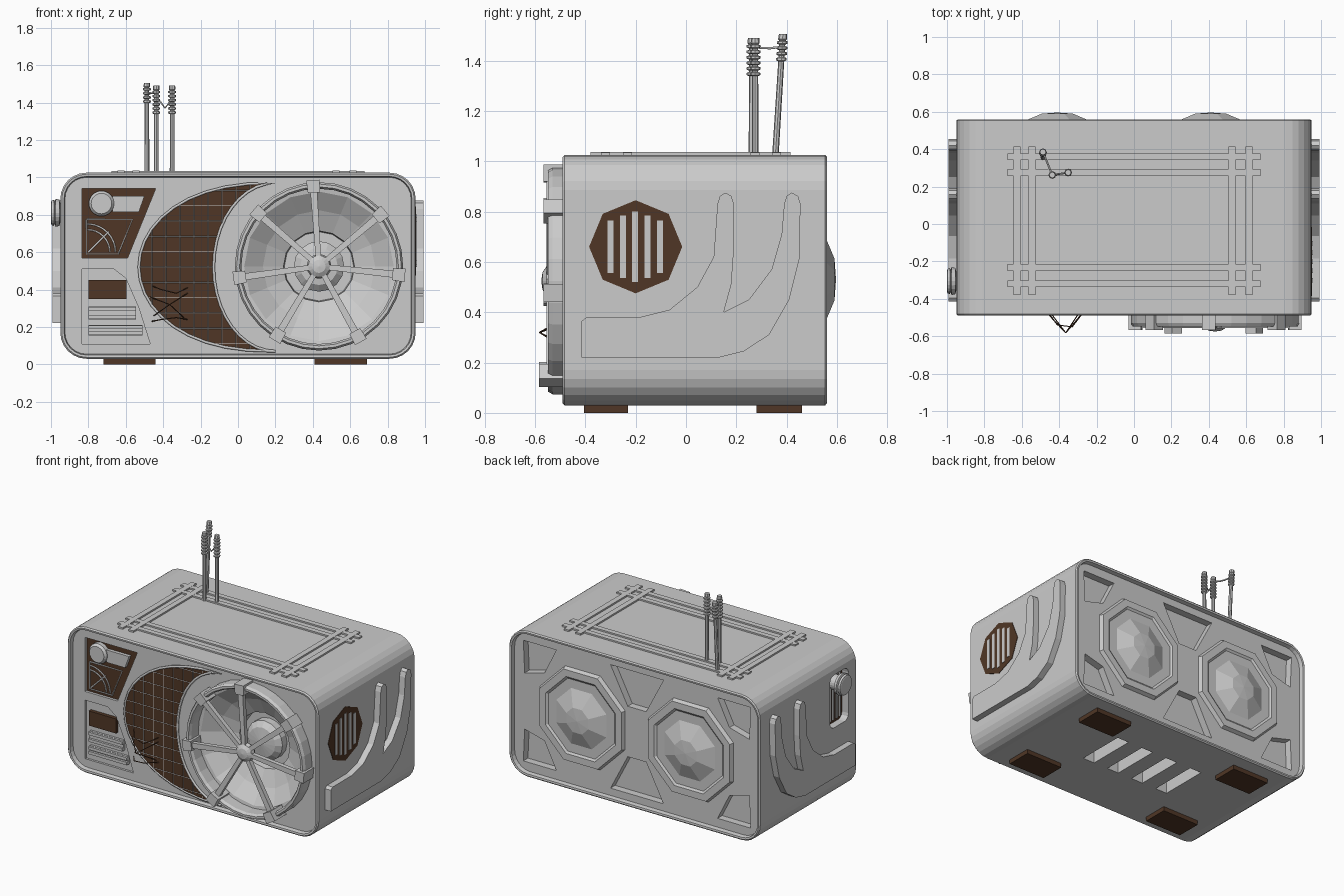
import bpy, bmesh, math
from mathutils import Vector

if "Cube" in bpy.data.objects:
    bpy.data.objects.remove(bpy.data.objects["Cube"])

brown = bpy.data.materials.new("dark_brown")
brown.diffuse_color = (0.08, 0.037, 0.019, 1)
brown.use_nodes = True
brown.node_tree.nodes["Principled BSDF"].inputs["Base Color"].default_value = brown.diffuse_color


def finish(name, bm, mat=None):
    bmesh.ops.remove_doubles(bm, verts=bm.verts, dist=1e-5)
    bmesh.ops.recalc_face_normals(bm, faces=bm.faces)
    me = bpy.data.meshes.new(name)
    bm.to_mesh(me)
    bm.free()
    ob = bpy.data.objects.new(name, me)
    bpy.context.collection.objects.link(ob)
    if mat:
        me.materials.append(mat)
    return ob


def loft(name, rings, mat=None, caps=True):
    bm = bmesh.new()
    rs = [[bm.verts.new(p) for p in r] for r in rings]
    n = len(rs[0])
    for a, b in zip(rs, rs[1:]):
        for i in range(n):
            bm.faces.new((a[i], a[(i + 1) % n], b[(i + 1) % n], b[i]))
    if caps:
        bm.faces.new(rs[0])
        bm.faces.new(rs[-1])
    return finish(name, bm, mat)


def prism(name, pts, axis, lo, hi, mat=None):
    put = {'x': lambda p, d: (d, p[0], p[1]), 'y': lambda p, d: (p[0], d, p[1]),
           'z': lambda p, d: (p[0], p[1], d)}[axis]
    return loft(name, [[put(p, d) for p in pts] for d in (lo, hi)], mat)


def rect(a0, a1, b0, b1):
    return [(a0, b0), (a1, b0), (a1, b1), (a0, b1)]


def ngon(c, r, n, phase=0):
    return [(c[0] + r * math.cos(phase + 2 * math.pi * i / n),
             c[1] + r * math.sin(phase + 2 * math.pi * i / n)) for i in range(n)]


def round_rect(a0, a1, b0, b1, r, seg=6):
    pts = []
    for k, (a, b) in enumerate([(a1 - r, b1 - r), (a0 + r, b1 - r), (a0 + r, b0 + r), (a1 - r, b0 + r)]):
        for i in range(seg + 1):
            t = math.pi / 2 * (k + i / seg)
            pts.append((a + r * math.cos(t), b + r * math.sin(t)))
    return pts


def lathe(name, c, prof, seg, phase=0, mat=None, closed=False):
    rings = [[(x, y, z) for x, z in ngon(c, max(r, 1e-7), seg, phase)] for r, y in prof]
    if closed:
        rings.append(rings[0])
    return loft(name, rings, mat, caps=False)


def wires(name, lines, r, mat=None, res=1):
    cu = bpy.data.curves.new(name, 'CURVE')
    cu.dimensions = '3D'
    cu.bevel_depth, cu.bevel_resolution, cu.use_fill_caps = r, res, True
    for ln in lines:
        s = cu.splines.new('POLY')
        s.points.add(len(ln) - 1)
        for p, q in zip(s.points, ln):
            p.co = (*q, 1)
    ob = bpy.data.objects.new(name, cu)
    bpy.context.collection.objects.link(ob)
    if mat:
        cu.materials.append(mat)
    bpy.ops.object.select_all(action='DESELECT')
    ob.select_set(True)
    bpy.context.view_layer.objects.active = ob
    bpy.ops.object.convert(target='MESH')
    return ob


# Body shell with thin raised rims front and back
sections = [(.025, -.46), (.02, -.488), (.008, -.49), (0, -.482), (0, .553), (.008, .56), (.02, .558), (.025, .53)]
body = loft("body", [[(x, y, z) for x, z in round_rect(-.95 + i, .95 - i, .03 + i, 1.025 - i, .14 - i)]
                     for i, y in sections])

# Pockets cut into the body
dial_frame = [(-.835, .94), (-.44, .94), (-.59, .57), (-.835, .57)]
key_frame = [(-.835, .51), (-.665, .51), (-.60, .46), (-.53, .3), (-.47, .11), (-.835, .11)]
spk = (.433, .524)
cutters = [prism("cut", dial_frame, 'y', -.6, -.435), prism("cut", key_frame, 'y', -.6, -.445),
           prism("cut", ngon(spk, .42, 32), 'y', -.6, -.25),
           prism("cut", round_rect(-.4, -.2, .53, .89, .04, 3), 'x', -1.1, -.89)]
for i in range(4):
    x = -.3 + .2 * i
    cutters.append(prism("cut", rect(x - .045, x + .045, -.09, .25), 'z', -.1, .12))
corner = [(.86, .94), (.61, .94), (.7, .76), (.85, .72)]
middle = [(.2, .95), (-.2, .95), (-.07, .70), (.07, .70)]
for flip in (False, True):
    zf = lambda z: 1.055 - z if flip else z
    cutters.append(prism("cut", [(x, zf(z)) for x, z in middle], 'y', .48, .7))
    for s in (-1, 1):
        cutters.append(prism("cut", [(s * x, zf(z)) for x, z in corner], 'y', .48, .7))
bpy.context.view_layer.objects.active = body
for c in cutters:
    m = body.modifiers.new("cut", 'BOOLEAN')
    m.object, m.operation, m.solver = c, 'DIFFERENCE', 'EXACT'
    bpy.ops.object.modifier_apply(modifier=m.name)
    bpy.data.objects.remove(c)

# Feet
for x0, x1 in ((-.72, -.44), (.41, .69)):
    for y0, y1 in ((-.405, -.23), (.28, .46)):
        prism("foot", rect(x0, x1, y0, y1), 'z', 0, .035, brown)

# Crossed rails on top
for y in (.36, .275, -.233, -.32):
    prism("top_rail_long", rect(-.675, .675, y - .018, y + .018), 'z', 1.015, 1.035)
for x in (-.625, -.545, .525, .615):
    prism("top_rail_short", rect(x - .019, x + .019, -.38, .415), 'z', 1.015, 1.036)

# Antennas with stacked rings and a sagging wire
tips = []
for base, tip, n in (((-.487, .355), (-.487, .385, 1.505), 4), ((-.437, .262), (-.437, .262, 1.49), 6),
                     ((-.352, .275), (-.352, .275, 1.49), 6)):
    a, b = Vector((*base, 1.02)), Vector(tip)
    prof = [(0, .013), (b.z - .03 - n * .022, .012)]
    for k in range(n, 0, -1):
        z = b.z - .022 * k - .02
        prof += [(z, .012), (z + .004, .021), (z + .013, .021), (z + .016, .012)]
    prof += [(b.z - .02, .018), (b.z, .016)]
    prof[0] = (a.z, .013)
    loft("antenna", [[(*p, z) for p in ngon(a.lerp(b, (z - a.z) / (b.z - a.z)).xy, r, 8)] for z, r in prof])
    tips.append(b)
A, B, C = tips
wires("antenna_wire", [[A - Vector((0, 0, .05)), A.lerp(B, .4) - Vector((0, 0, .05)), A.lerp(B, .7) - Vector((0, 0, .045)),
                        B - Vector((0, 0, .03))],
                       [B - Vector((0, 0, .06)), B.lerp(C, .3) - Vector((0, 0, .09)), B.lerp(C, .55) - Vector((0, 0, .12)),
                        C - Vector((0, 0, .07))]], .005)

# Forked raised trims on both sides
fork = [(.455, .83), (.45, .61), (.41, .45), (.33, .31), (.23, .245), (.13, .22), (-.415, .22), (-.415, .365), (-.395, .38),
        (-.185, .38), (-.065, .41), (.045, .5), (.11, .62), (.125, .83), (.135, .862), (.157, .875), (.18, .862), (.19, .83),
        (.19, .65), (.18, .51), (.15, .4), (.25, .45), (.34, .57), (.38, .71), (.39, .83), (.4, .862), (.42, .875),
        (.445, .862)]
for s in (-1, 1):
    prism("side_trim", fork, 'x', s * .94, s * .993)

# Octagonal vent on the right
prism("side_vent", ngon((-.2, .66), .185, 8), 'x', .94, .953, brown)
for i, h in enumerate((.105, .125, .14, .125, .105)):
    y = -.3 + .049 * i
    prism("vent_slot", rect(y - .012, y + .012, .66 - h, .66 + h), 'x', .945, .956)

# Recess with knob on the left
prism("side_recess_plate", rect(-.4, -.2, .53, .89), 'x', -.9, -.88, brown)
for i in range(5):
    y = -.37 + .035 * i
    prism("recess_slat", rect(y - .006, y + .006, .55, .87), 'x', -.91, -.895)
knob = [(-.88, .05), (-.95, .05), (-.955, .07), (-.975, .075), (-.98, .06), (-.985, .07), (-.997, .065), (-1.0, .055)]
loft("side_knob", [[(x, *p) for p in ngon((-.305, .81), r, 20)] for x, r in knob])

# Back octagonal domes
for s in (-1, 1):
    lathe("back_dome", (s * .41, .53), [(.35, .525), (.335, .555), (.285, .555), (.27, .545), (.205, .545), (.09, .59),
                                        (0, .596)], 8, math.pi / 8)

# Tuning panel: knob, label strip and quarter-round gauge
prism("tuning_panel", dial_frame, 'y', -.442, -.43, brown)
lathe("tuning_knob", (-.73, .86), [(.068, -.435), (.068, -.47), (.055, -.485), (0, -.485)], 20)
prism("tuning_strip", [(-.67, .9), (-.5, .9), (-.53, .815), (-.67, .815)], 'y', -.465, -.435)
gauge = [(-.81, .775), (-.565, .775), (-.64, .59), (-.81, .59)]
lines = [[(x, -.446, z) for x, z in gauge + gauge[:1]]]
for r in (.12, .15):
    lines.append([(-.805 + r * math.cos(t * math.pi / 16), -.446, .6 + r * math.sin(t * math.pi / 16)) for t in range(9)])
lines.append([(-.8, -.446, .6), (-.69, -.446, .71)])
wires("gauge_lines", lines, .005)

# Button panel
prism("button", rect(-.8, -.595, .35, .45), 'y', -.47, -.44, brown)
for x1, z0, z1 in ((-.545, .24, .31), (-.51, .155, .21)):
    prism("slider_base", rect(-.8, x1, z0, z1), 'y', -.46, -.44)
    for z in (z0 + .012, z1 - .012):
        prism("slider_rail", rect(-.8, x1, z - .01, z + .01), 'y', -.475, -.45)

# Crescent grille with thin grid, frame and torn wires
arc = lambda z, w, p: .2 - w * max(0, 1 - ((z - .52) / .45) ** 2) ** (p / 2)
outer = lambda z: arc(z, .73, .85)
inner = lambda z: arc(z, .33, 1)
zs = [.52 - .45 * math.cos(math.pi * i / 20) for i in range(21)]
edge = [(outer(z), z) for z in zs] + [(inner(z), z) for z in zs[-2:0:-1]]
prism("grille", edge, 'y', -.472, -.45, brown)
wires("grille_frame", [[(x, -.468, z) for x, z in edge + edge[:1]]], .008)
grid = []
for i in range(11):
    z = .11 + .082 * i
    grid.append([(outer(z), -.472, z), (inner(z), -.472, z)])
for i in range(9):
    x, run = -.46 + .075 * i, []
    for k in range(91):
        z = .07 + .01 * k
        if outer(z) < x < inner(z):
            run.append((x, -.472, z))
        elif len(run) > 1:
            grid.append([run[0], run[-1]])
            run = []
        else:
            run = []
wires("grille_grid", grid, .0022, res=0)
peak = (-.365, -.582, .32)
torn = [[(x, -.47, z), peak] for x, z in ((-.47, .36), (-.27, .38), (-.29, .25), (-.45, .26))]
torn.append([(-.46, -.47, .42), (-.41, -.54, .4), (-.33, -.55, .38), (-.27, -.47, .41)])
torn.append([(-.46, -.47, .23), (-.41, -.54, .24), (-.33, -.55, .25), (-.27, -.47, .24)])
wires("torn_wires", torn, .003, brown, res=0)

# Speaker: cone, ring, spokes with clips, hub
lathe("speaker_cone", spk, [(.43, -.455), (.40, -.45), (.3, -.38), (.19, -.33), (.185, -.28), (.135, -.28), (.135, -.33),
                            (.1, -.36), (0, -.375)], 16)
lathe("speaker_ring", spk, [(.45, -.455), (.45, -.53), (.44, -.548), (.425, -.548), (.415, -.53), (.415, -.455)], 32,
      closed=True)
lathe("speaker_hub", spk, [(.0, -.5), (.05, -.505), (.066, -.53), (.058, -.555), (.035, -.57), (0, -.575)], 16)
for deg in (40, 94, 139, 188, 239, 299, 354):
    t = math.radians(deg)
    d, n = Vector((math.cos(t), math.sin(t))), Vector((-math.sin(t), math.cos(t)))
    quad = lambda r0, r1, w0, w1: [Vector(spk) + d * r + n * w for r, w in ((r0, -w0), (r1, -w1), (r1, w1), (r0, w0))]
    prism("speaker_spoke", quad(.03, .43, .014, .019), 'y', -.555, -.525)
    prism("speaker_clip", quad(.395, .462, .032, .036), 'y', -.585 if deg in (239, 299) else -.566, -.46)
